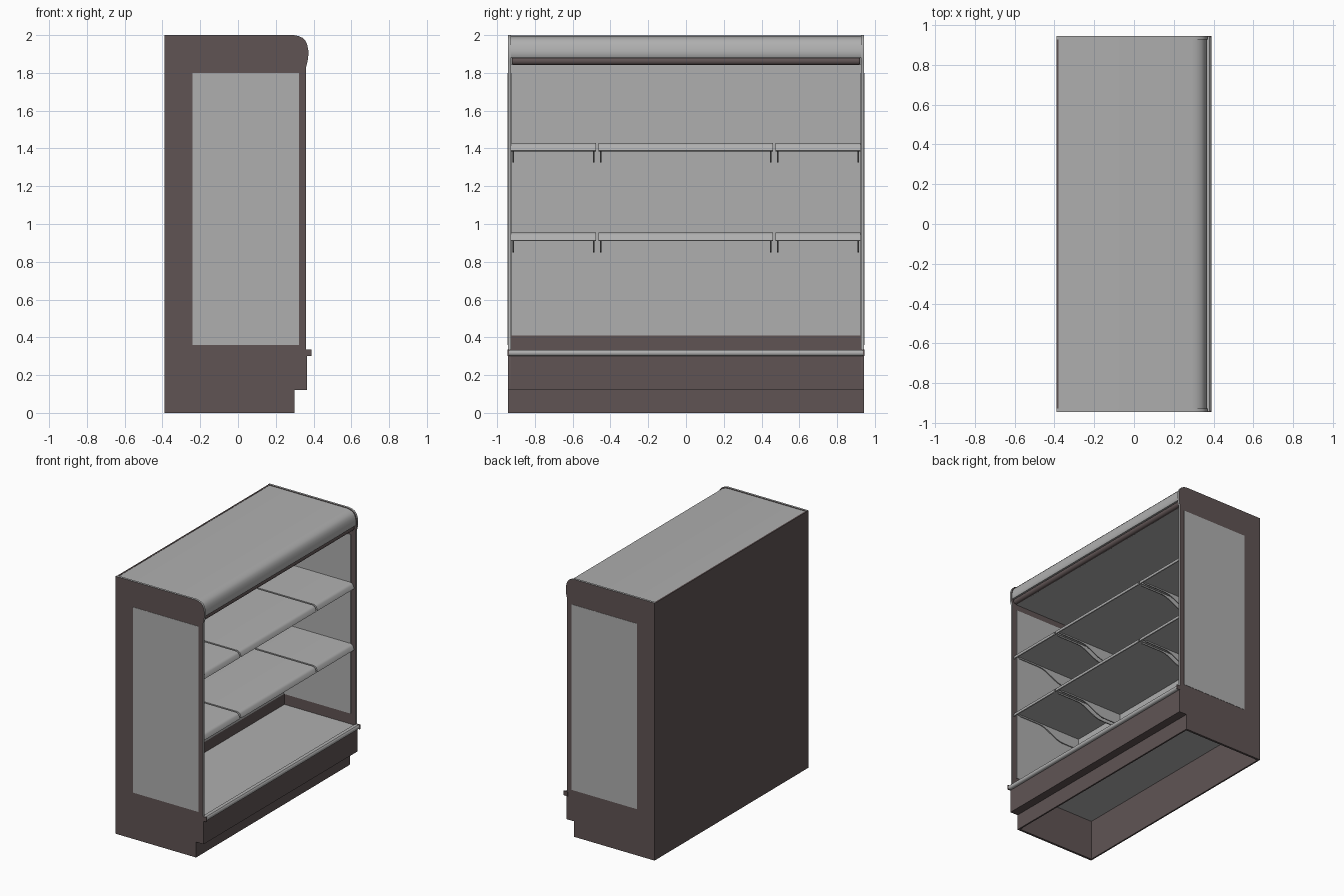
import bpy, bmesh, math

if "Cube" in bpy.data.objects:
    bpy.data.objects.remove(bpy.data.objects["Cube"])


def mat(name, rgb):
    m = bpy.data.materials.new(name)
    m.diffuse_color = (*rgb, 1)
    m.use_nodes = True
    m.node_tree.nodes["Principled BSDF"].inputs["Base Color"].default_value = m.diffuse_color
    return m


GREY = mat("light grey", (0.43, 0.43, 0.43))
BROWN = mat("dark brown", (0.115, 0.088, 0.088))


def profile(name, pts, y0, y1, m, smooth=False):
    """Extrude an x-z outline along y."""
    bm = bmesh.new()
    f = bm.faces.new([bm.verts.new((x, y0, z)) for x, z in pts])
    r = bmesh.ops.extrude_face_region(bm, geom=[f])
    vs = [v for v in r["geom"] if isinstance(v, bmesh.types.BMVert)]
    bmesh.ops.translate(bm, vec=(0, y1 - y0, 0), verts=vs)
    bmesh.ops.recalc_face_normals(bm, faces=bm.faces)
    me = bpy.data.meshes.new(name)
    bm.to_mesh(me)
    bm.free()
    me.materials.append(m)
    ob = bpy.data.objects.new(name, me)
    bpy.context.collection.objects.link(ob)
    if smooth:
        bpy.ops.object.select_all(action='DESELECT')
        ob.select_set(True)
        bpy.context.view_layer.objects.active = ob
        bpy.ops.object.shade_smooth_by_angle(angle=math.radians(40))
    return ob


def box(name, x0, x1, y0, y1, z0, z1, m):
    return profile(name, [(x0, z0), (x1, z0), (x1, z1), (x0, z1)], y0, y1, m)


# side panels with grey front and top trim, plus window plates
nose = [(0.36, 1.83), (0.368, 1.86), (0.372, 1.89), (0.372, 1.92), (0.366, 1.95),
        (0.357, 1.97), (0.343, 1.985), (0.32, 1.995), (0.295, 2.0)]
side = [(-0.39, 0), (0.30, 0), (0.30, 0.12), (0.365, 0.12), (0.365, 0.325),
        (0.36, 0.335)] + nose + [(-0.39, 2.0)]
for s, tag in ((-1, "left"), (1, "right")):
    p = profile("side_panel_" + tag, side, s * 0.926, s * 0.943, BROWN, True)
    p.data.materials.append(GREY)
    for f in p.data.polygons:
        if abs(f.normal.y) < 0.5 and f.normal.x > -0.5 and f.center.z > 0.34:
            f.material_index = 1
    box("outer_window_" + tag, -0.24, 0.322, s * 0.942, s * 0.945, 0.36, 1.80, GREY)
    box("inner_window_" + tag, -0.25, 0.322, s * 0.923, s * 0.927, 0.41, 1.80, GREY)
    box("rail_end_cap_" + tag, 0.355, 0.39, s * 0.938, s * 0.945, 0.30, 0.335, BROWN)

# back shell and insulated liner
W = 0.927
box("back_shell", -0.39, -0.378, -W, W, 0, 1.997, BROWN)
box("back_liner", -0.379, -0.25, -W, W, 0.41, 1.85, GREY)
box("back_lower_strip", -0.379, -0.25, -W, W, 0.315, 0.41, BROWN)

# hollow base: kick plate, step and front apron, open underneath
profile("base_front", [(0.30, 0), (0.30, 0.12), (0.365, 0.12), (0.365, 0.31),
                       (0.353, 0.31), (0.353, 0.132), (0.288, 0.132), (0.288, 0)],
        -W, W, BROWN)
box("bottom_deck", -0.379, 0.36, -W, W, 0.312, 0.328, GREY)
profile("front_rail", [(0.352, 0.302), (0.38, 0.302), (0.387, 0.307), (0.39, 0.317),
                       (0.387, 0.328), (0.38, 0.334), (0.352, 0.334)],
        -0.939, 0.939, GREY, True)

# canopy with rounded nose and dark lower lip
profile("canopy", [(-0.379, 1.845), (0.325, 1.845), (0.325, 1.88), (0.362, 1.88)]
        + [(x - 0.006, z - 0.005) for x, z in nose[2:]] + [(-0.379, 1.995)],
        -W, W, GREY, True)
n = 16
lip = profile("canopy_lip", [(0.337 + 0.021 * math.cos(2 * math.pi * i / n),
                              1.862 + 0.021 * math.sin(2 * math.pi * i / n))
                             for i in range(n)], -0.922, 0.922, BROWN, True)
bv = lip.modifiers.new("round_ends", 'BEVEL')
bv.width, bv.segments = 0.008, 3

# three bays: back sheets, shelves and curved brackets
bays = [("left", -0.918, -0.485), ("middle", -0.455, 0.452), ("right", 0.482, 0.915)]
for tag, y0, y1 in bays:
    box("back_sheet_" + tag, -0.252, -0.244, y0, y1, 0.575, 1.825, GREY)
    for row, z in (("lower", 0.955), ("upper", 1.43)):
        profile(f"shelf_{row}_{tag}",
                [(-0.246, z), (0.315, z), (0.331, z - 0.004), (0.342, z - 0.013),
                 (0.352, z - 0.042), (0.346, z - 0.045), (0.328, z - 0.02),
                 (-0.246, z - 0.02)], y0 - 0.008, y1 + 0.008, GREY, True)
        # S-curved lower edge, deep at the back and shallow at the front
        t = [i / 10 for i in range(11)]
        curve = [(-0.10 + 0.22 * a, z - 0.105 + 0.075 * a * a * (3 - 2 * a)) for a in t]
        outline = [(-0.246, z - 0.018), (-0.246, z - 0.105)] + curve + \
                  [(0.30, z - 0.03), (0.30, z - 0.018)]
        for end, ya in (("a", y0), ("b", y1 - 0.008)):
            profile(f"bracket_{row}_{tag}_{end}", outline, ya, ya + 0.008, GREY)
